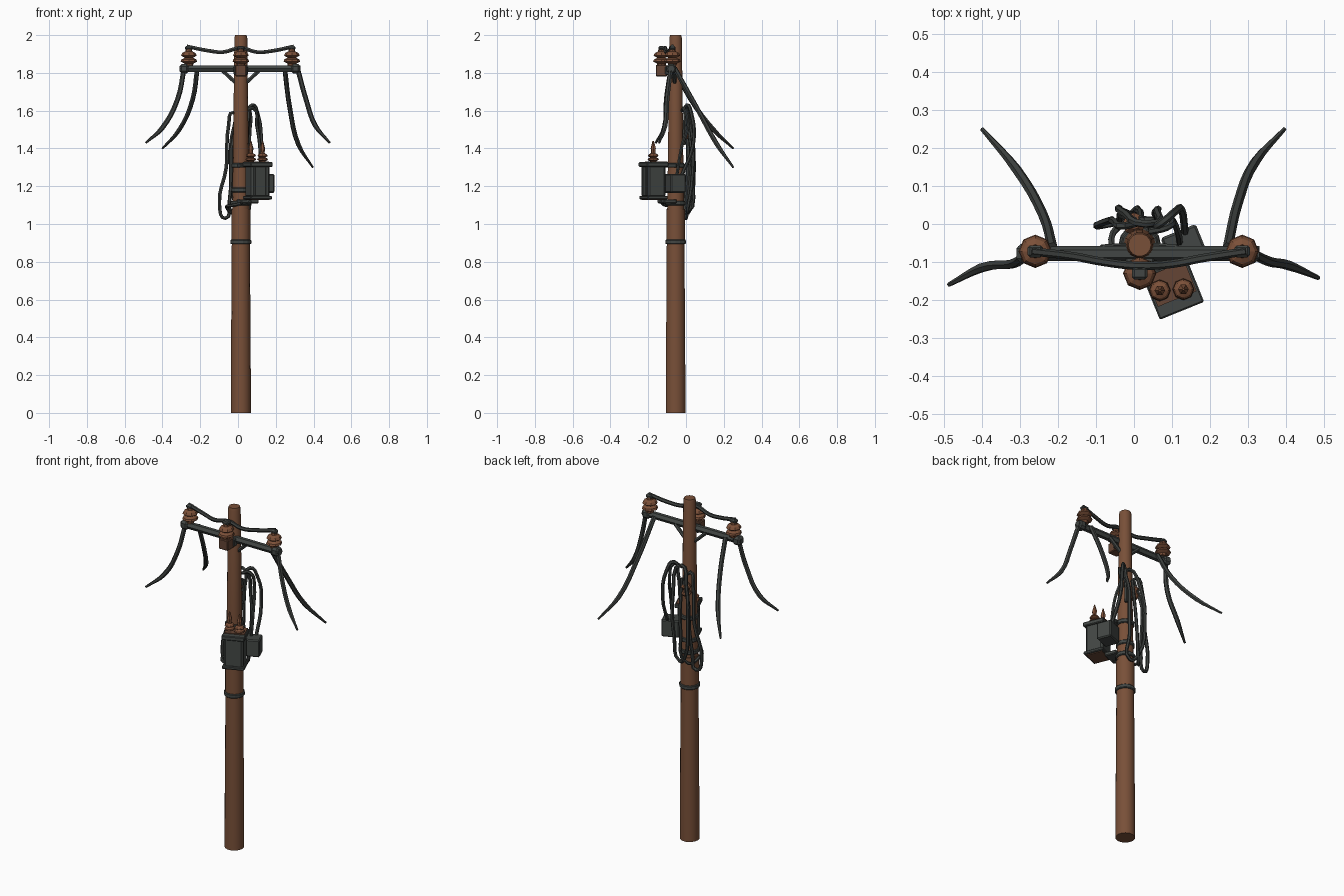
import bpy
import bmesh
from math import radians, cos, sin, pi
from mathutils import Vector, Matrix

cube = bpy.data.objects.get("Cube")
if cube:
    bpy.data.objects.remove(cube, do_unlink=True)


def material(name, rgb):
    m = bpy.data.materials.new(name)
    m.use_nodes = True
    m.diffuse_color = (*rgb, 1)
    m.node_tree.nodes["Principled BSDF"].inputs["Base Color"].default_value = (*rgb, 1)
    return m


wood = material("brown wood", (0.19, 0.08, 0.04))
rust = material("rusty ceramic", (0.2, 0.08, 0.04))
dark_rust = material("dark rust", (0.13, 0.06, 0.035))
metal = material("grey metal", (0.055, 0.062, 0.058))
cable = material("dark cable", (0.045, 0.05, 0.047))

PX, PY = 0.015, -0.055      # pole axis
TILT = radians(22)          # transformer turn


def finish(bm, name, mat, smooth=False):
    bmesh.ops.recalc_face_normals(bm, faces=bm.faces)
    me = bpy.data.meshes.new(name)
    bm.to_mesh(me)
    bm.free()
    ob = bpy.data.objects.new(name, me)
    bpy.context.collection.objects.link(ob)
    me.materials.append(mat)
    if smooth:
        activate(ob)
        bpy.ops.object.shade_smooth_by_angle(angle=radians(40))
    return ob


def activate(ob):
    bpy.ops.object.select_all(action="DESELECT")
    ob.select_set(True)
    bpy.context.view_layer.objects.active = ob


def box(name, centre, size, mat, turn=0, bevel=0.004):
    bm = bmesh.new()
    bmesh.ops.create_cube(bm, size=1)
    bmesh.ops.scale(bm, vec=size, verts=bm.verts)
    if bevel:
        bmesh.ops.bevel(bm, geom=bm.edges[:], offset=bevel, segments=1, affect="EDGES")
    bm.transform(Matrix.Translation(centre) @ Matrix.Rotation(turn, 4, "Z"))
    return finish(bm, name, mat)


def lathe(name, x, y, profile, mat, sides=12, smooth=False):
    """Stack rings of (radius, height) around a vertical axis and cap both ends."""
    bm = bmesh.new()
    rings = []
    for r, z in profile:
        angles = [2 * pi * i / sides for i in range(sides)]
        rings.append([bm.verts.new((x + r * cos(a), y + r * sin(a), z)) for a in angles])
    for a, b in zip(rings, rings[1:]):
        for i in range(sides):
            j = (i + 1) % sides
            bm.faces.new((a[i], a[j], b[j], b[i]))
    bm.faces.new(rings[0])
    bm.faces.new(rings[-1])
    return finish(bm, name, mat, smooth)


def wire(name, points, radius, mat=cable, tip=1.0, closed=False, rounded=True):
    cu = bpy.data.curves.new(name, "CURVE")
    cu.dimensions = "3D"
    cu.bevel_depth = radius
    cu.bevel_resolution = 1
    cu.resolution_u = 4
    cu.use_fill_caps = True
    sp = cu.splines.new("BEZIER" if rounded else "POLY")
    pts = sp.bezier_points if rounded else sp.points
    pts.add(len(points) - 1)
    for i, (p, co) in enumerate(zip(pts, points)):
        p.co = co if rounded else (*co, 1)
        if rounded:
            p.handle_left_type = p.handle_right_type = "AUTO"
    pts[len(points) - 1].radius = tip
    sp.use_cyclic_u = closed
    ob = bpy.data.objects.new(name, cu)
    bpy.context.collection.objects.link(ob)
    cu.materials.append(mat)
    activate(ob)
    bpy.ops.object.convert(target="MESH")
    bpy.ops.object.shade_smooth_by_angle(angle=radians(50))
    return ob


# Pole with its sleeve and clamp bands
lathe("pole", PX, PY, [(0.053, 0), (0.053, 0.16), (0.048, 0.9), (0.041, 1.4),
                       (0.034, 1.985), (0.03, 2.0)], wood, 14, True)
lathe("pole_sleeve", PX, PY, [(0.05, 0.9), (0.05, 1.08)], wood, 14, True)
for i, (z, r) in enumerate([(0.905, 0.056), (1.11, 0.054), (1.18, 0.05), (1.31, 0.05)]):
    lathe(f"clamp_band_{i}", PX, PY, [(r - 0.004, z - 0.012), (r, z - 0.008),
                                      (r, z + 0.008), (r - 0.004, z + 0.012)], metal, 14)

# Crossarm, end collars and V braces
wire("crossarm", [(-0.305, -0.078, 1.822), (0.33, -0.078, 1.822)], 0.02, metal, rounded=False)
for side, x in (("right", -0.285), ("left", 0.305)):
    box(f"{side}_arm_collar", (x, -0.078, 1.822), (0.05, 0.05, 0.05), metal, bevel=0.012)
for side, s in (("right", -1), ("left", 1)):
    wire(f"{side}_brace", [(PX + s * 0.1, -0.065, 1.815), (PX + s * 0.03, -0.06, 1.75)],
         0.011, metal, rounded=False)
box("front_bracket", (PX, -0.13, 1.812), (0.06, 0.06, 0.06), dark_rust)
box("arm_mount", (PX, -0.095, 1.812), (0.075, 0.03, 0.045), metal)


# Ribbed insulators on the crossarm
def insulator(name, x, y, z, s=1.0):
    ribs = [(0.022, 0), (0.024, 0.012), (0.044, 0.022), (0.04, 0.033), (0.022, 0.042),
            (0.042, 0.054), (0.034, 0.068), (0.018, 0.076), (0.016, 0.09)]
    lathe(name, x, y, [(r * s, z + h * s) for r, h in ribs], rust, 8)


for name, x, y in (("right", -0.26, -0.072), ("middle", PX, -0.13), ("left", 0.285, -0.072)):
    insulator(f"{name}_insulator", x, y, 1.838)
    box(f"{name}_wire_clamp", (x, y, 1.932), (0.04, 0.032, 0.02), metal, bevel=0.006)

# Wire strung between the insulators
wire("top_wire", [(-0.27, -0.072, 1.94), (-0.16, -0.085, 1.918), (-0.08, -0.1, 1.91),
                  (PX, -0.11, 1.932), (0.1, -0.105, 1.91), (0.18, -0.09, 1.916),
                  (0.295, -0.072, 1.94)], 0.011)

# Loose wires hanging from the arm ends
hanging = {
    "right_front_wire": [(-0.285, -0.08, 1.825), (-0.32, -0.105, 1.66),
                         (-0.4, -0.115, 1.51), (-0.488, -0.16, 1.43)],
    "right_back_wire": [(-0.215, -0.06, 1.825), (-0.24, 0.025, 1.66),
                        (-0.31, 0.145, 1.5), (-0.4, 0.25, 1.4)],
    "left_back_wire": [(0.247, -0.06, 1.825), (0.275, 0.06, 1.61),
                       (0.32, 0.165, 1.42), (0.396, 0.25, 1.3)],
    "left_front_wire": [(0.315, -0.08, 1.825), (0.36, -0.1, 1.66),
                        (0.41, -0.11, 1.52), (0.486, -0.142, 1.43)],
}
for name, pts in hanging.items():
    wire(name, pts, 0.013, tip=0.45)


# Transformer, turned about its own centre
def turned(dx, dy, z):
    return Vector((0.1035, -0.172, z)) + Matrix.Rotation(TILT, 3, "Z") @ Vector((dx, dy, 0))


box("transformer_body", turned(0, 0, 1.23), (0.105, 0.1, 0.18), metal, TILT, 0.01)
box("transformer_lid", turned(0, 0, 1.315), (0.126, 0.122, 0.025), metal, TILT)
box("lid_rust_plate", turned(0, 0.015, 1.329), (0.11, 0.085, 0.006), dark_rust, TILT, 0)
box("transformer_base", turned(0, 0, 1.14), (0.122, 0.116, 0.018), metal, TILT)
box("base_rust_plate", turned(0, 0, 1.13), (0.1, 0.095, 0.006), dark_rust, TILT, 0)
for s in (-1, 1):
    box(f"transformer_rib_{s}", turned(s * 0.03, -0.05, 1.23), (0.01, 0.01, 0.16), metal, TILT, 0)
box("switch_box", (0.132, -0.058, 1.215), (0.1, 0.085, 0.1), metal, TILT, 0.006)
for i, z in enumerate((1.12, 1.31)):
    box(f"mount_strap_{i}", (0.05, -0.1, z), (0.1, 0.07, 0.022), metal, TILT)

# Bushings on the lid
for i, (x, y) in enumerate([(0.068, -0.175), (0.13, -0.172)]):
    insulator(f"bushing_{i}", x, y, 1.325, 0.65)
    lathe(f"bushing_pin_{i}", x, y, [(0.011, 1.38), (0.014, 1.4), (0.003, 1.44)], rust, 6)

# Spool on the back of the pole that holds the coiled cables
lathe("cable_spool", 0.0, 0.0, [(0.016, 1.45), (0.03, 1.465), (0.018, 1.485),
                                (0.03, 1.505), (0.014, 1.525)], rust, 8)

# Coiled cables
wire("right_coil", [(-0.025, -0.005, 1.59), (-0.05, 0.005, 1.52), (-0.062, 0.01, 1.3),
                    (-0.098, -0.005, 1.1), (-0.068, 0.0, 1.03), (-0.045, 0.005, 1.12),
                    (-0.035, 0.025, 1.4)], 0.01, closed=True)
wire("back_coil", [(0.03, 0.0, 1.62), (-0.02, 0.025, 1.52), (-0.04, 0.042, 1.3),
                   (-0.01, 0.025, 1.1), (0.035, 0.01, 1.06), (0.055, 0.03, 1.2),
                   (0.06, 0.035, 1.45)], 0.01, closed=True)
wire("left_coil", [(0.045, -0.01, 1.42), (0.055, -0.005, 1.56), (0.075, 0.005, 1.63),
                   (0.105, 0.03, 1.58), (0.125, 0.038, 1.42), (0.135, -0.03, 1.24)], 0.01)
wire("bushing_lead", [(0.04, -0.02, 1.6), (0.085, -0.01, 1.61), (0.1, 0.01, 1.52),
                      (0.115, -0.02, 1.42), (0.12, -0.05, 1.25)], 0.009)
wire("low_lead", [(0.02, 0.01, 1.55), (0.01, 0.035, 1.25), (-0.02, 0.01, 1.06),
                  (-0.06, -0.04, 1.09), (-0.02, -0.11, 1.1), (0.07, -0.13, 1.12)], 0.009)
